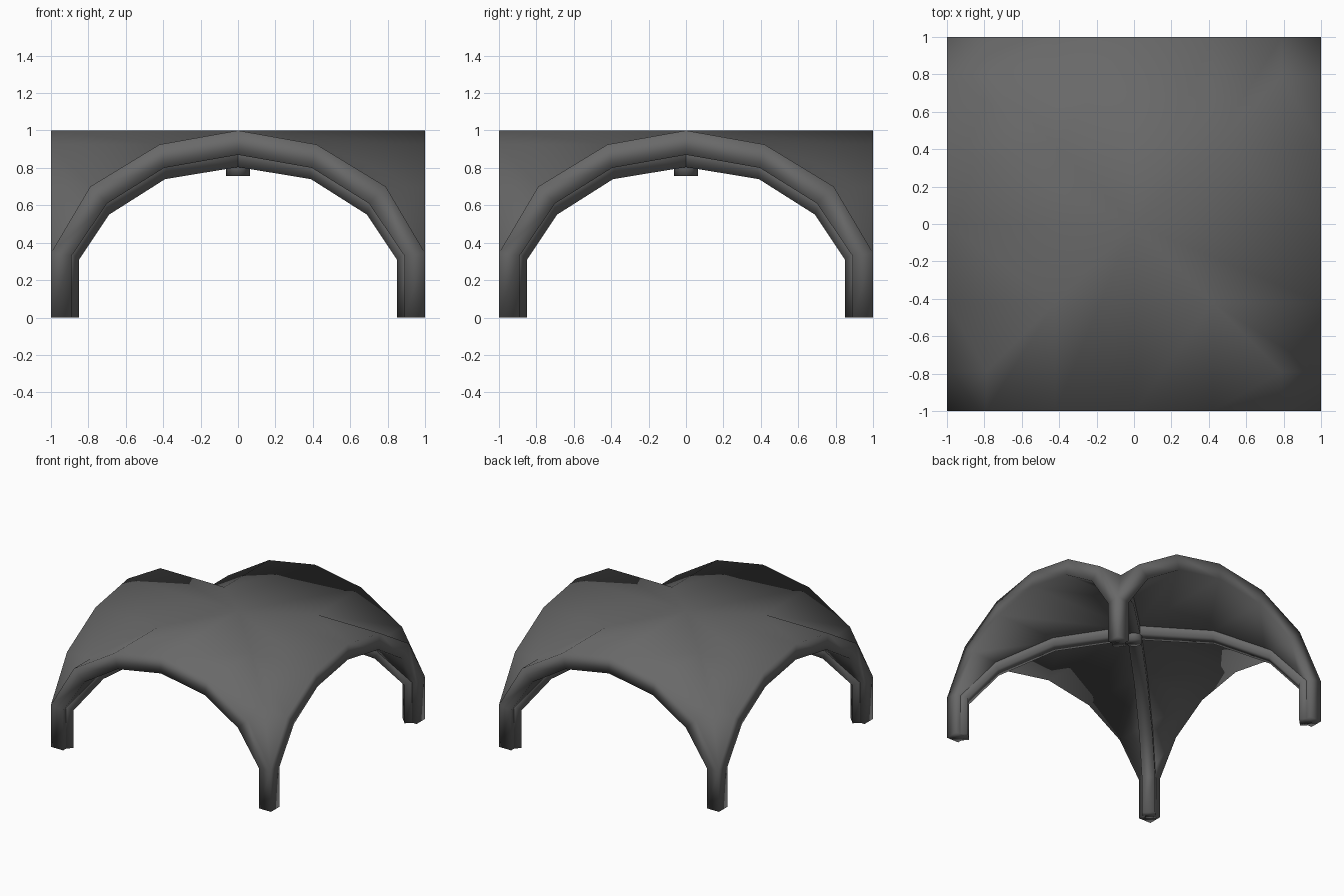
import bpy, bmesh, math
from mathutils import Matrix, Vector

if "Cube" in bpy.data.objects:
    bpy.data.objects.remove(bpy.data.objects["Cube"])

stone = bpy.data.materials.new("dark grey stone")
stone.diffuse_color = (0.14, 0.14, 0.14, 1)
stone.use_nodes = True
stone.node_tree.nodes["Principled BSDF"].inputs["Base Color"].default_value = stone.diffuse_color

# Half profiles (distance from centre, height), foot to crown
OUTER = [(1, 0), (1, .345), (.79, .70), (.42, .925), (0, 1)]
INNER = [(.89, 0), (.89, .33), (.70, .61), (.395, .80), (0, .87)]
DIAG_TOP = [(.95, 0), (.95, .36), (.76, .65), (.41, .86), (0, .93)]
DIAG_LOW = [(.885, 0), (.885, .31), (.725, .55), (.425, .74), (0, .81)]


def arch(half):
    """Mirror a half profile into a full left-to-right arch."""
    return [(-x, z) for x, z in half] + [(x, z) for x, z in half[-2::-1]]


def finish(bm, name):
    bmesh.ops.remove_doubles(bm, verts=bm.verts, dist=1e-4)
    for f in bm.faces:
        f.smooth = True
    me = bpy.data.meshes.new(name)
    bm.to_mesh(me)
    bm.free()
    me.materials.append(stone)
    ob = bpy.data.objects.new(name, me)
    bpy.context.collection.objects.link(ob)
    return ob


def face(bm, pts, mat):
    """Add a face, leaving out repeated corners."""
    keep = []
    for p in pts:
        if p not in keep:
            keep.append(p)
    if len(keep) > 2:
        bm.faces.new([bm.verts.new(mat @ Vector(p)) for p in keep])


# Thick groin vault: each of four bays runs from its edge arch to the groins
bm = bmesh.new()
out, inn = arch(OUTER), arch(INNER)
last = len(out) - 2
for k in range(4):
    rot = Matrix.Rotation(k * math.pi / 2, 4, 'Z')
    for i in range(last + 1):
        (ox, oz), (px, pz) = out[i], out[i + 1]
        (ix, iz), (jx, jz) = inn[i], inn[i + 1]
        # arch front, underside, top
        face(bm, [(ox, -1, oz), (ix, -1, iz), (jx, -1, jz), (px, -1, pz)], rot)
        face(bm, [(ix, -1, iz), (ix, -abs(ix), iz), (jx, -abs(jx), jz), (jx, -1, jz)], rot)
        if 0 < i < last:
            face(bm, [(ox, -1, oz), (px, -1, pz), (px, -abs(px), pz), (ox, -abs(ox), oz)], rot)
    # foot of the leg
    face(bm, [(-1, -1, 0), (-1, -.89, 0), (-.89, -.89, 0), (-.89, -1, 0)], rot)
finish(bm, "vault_shell")

# Diagonal ribs under the groins
W = 0.05
s = math.sqrt(2)
for k, name in enumerate(("diagonal_rib_a", "diagonal_rib_b")):
    bm = bmesh.new()
    rot = Matrix.Rotation(math.pi / 4 + k * math.pi / 2, 4, 'Z')
    rings = []
    for (tx, tz), (lx, lz) in zip(arch(DIAG_TOP), arch(DIAG_LOW)):
        rings.append([bm.verts.new(rot @ Vector(p)) for p in (
            (tx * s, -W, tz), (lx * s, -W, lz), (lx * s, W, lz), (tx * s, W, tz))])
    for r, q in zip(rings, rings[1:]):
        for i in range(4):
            j = (i + 1) % 4
            bm.faces.new((r[i], r[j], q[j], q[i]))
    bm.faces.new(rings[0][::-1])
    bm.faces.new(rings[-1])
    bmesh.ops.recalc_face_normals(bm, faces=bm.faces)
    finish(bm, name)

# Round boss where the ribs cross
bm = bmesh.new()
bmesh.ops.create_cone(bm, cap_ends=True, segments=12, radius1=.063, radius2=.063,
                      depth=.1, matrix=Matrix.Translation((0, 0, .807)))
finish(bm, "centre_boss")
